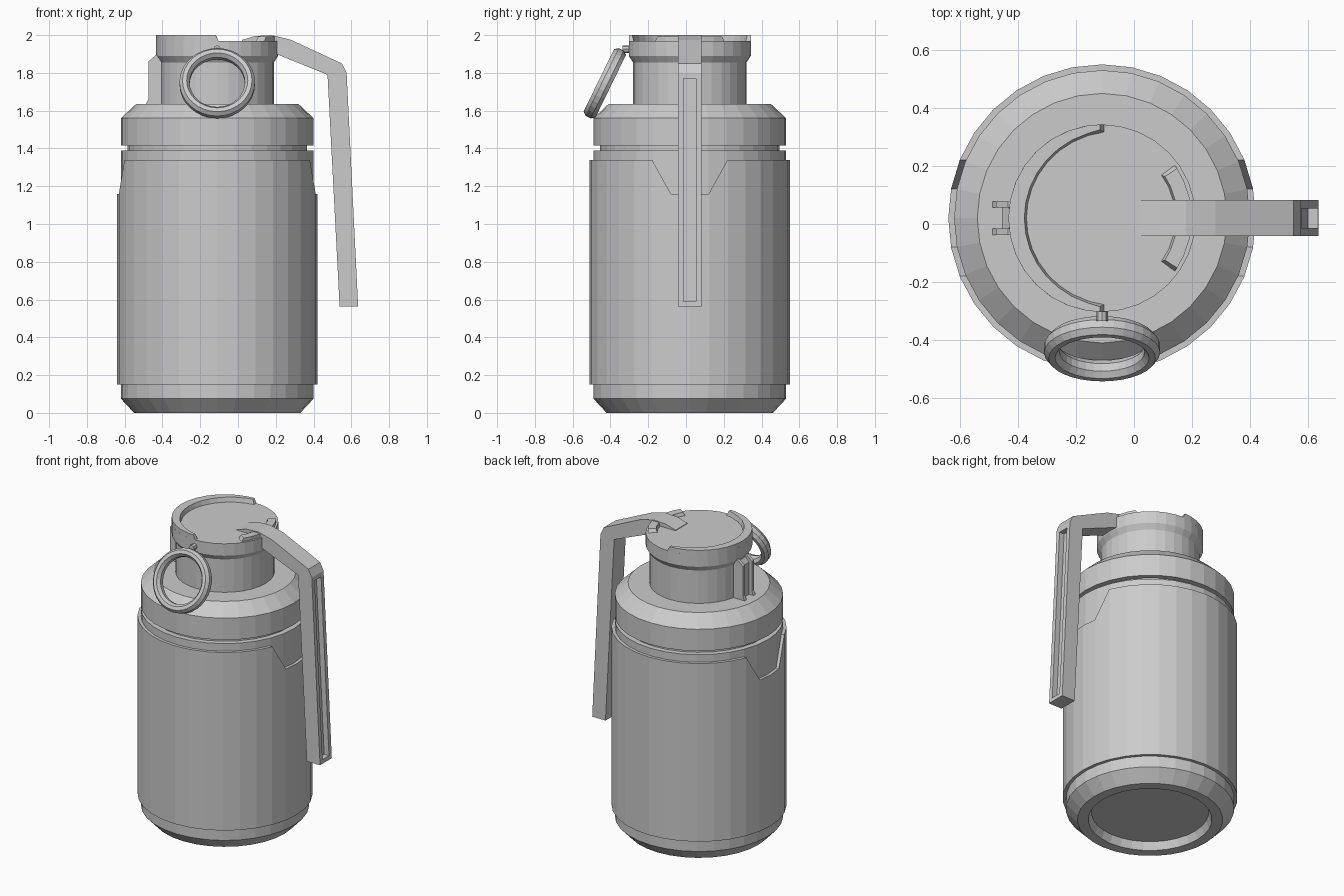
import bpy, bmesh, math
from mathutils import Matrix, Vector

if "Cube" in bpy.data.objects:
    bpy.data.objects.remove(bpy.data.objects["Cube"])

CX, CY, SEG = -0.11, 0.02, 32


def finish(name, bm):
    bmesh.ops.remove_doubles(bm, verts=bm.verts, dist=1e-5)
    bmesh.ops.recalc_face_normals(bm, faces=bm.faces)
    mesh = bpy.data.meshes.new(name)
    bm.to_mesh(mesh)
    bm.free()
    obj = bpy.data.objects.new(name, mesh)
    bpy.context.collection.objects.link(obj)
    return obj


def lathe(name, profile, closed=False):
    """Revolve (radius, z) points about the body axis."""
    bm = bmesh.new()
    vs = [bm.verts.new((CX + r, CY, z)) for r, z in profile]
    pairs = list(zip(vs, vs[1:])) + ([(vs[-1], vs[0])] if closed else [])
    es = [bm.edges.new(p) for p in pairs]
    bmesh.ops.spin(bm, geom=vs + es, cent=(CX, CY, 0), axis=(0, 0, 1),
                   angle=2 * math.pi, steps=SEG)
    return finish(name, bm)


def prism(name, pts, axis, lo, hi):
    """Extrude a polygon: axis 'y' takes (x, z) points, axis 'x' takes (y, z)."""
    bm = bmesh.new()
    place = (lambda a, b, t: (a, t, b)) if axis == 'y' else (lambda a, b, t: (t, a, b))
    face = bm.faces.new([bm.verts.new(place(a, b, lo)) for a, b in pts])
    new = bmesh.ops.extrude_face_region(bm, geom=[face])['geom']
    move = Vector(place(0, 0, hi - lo))
    bmesh.ops.translate(bm, vec=move, verts=[v for v in new if isinstance(v, bmesh.types.BMVert)])
    return finish(name, bm)


def arc(name, outer, inner, end_inner, z0, z1, a0, a1, steps):
    """Raised arc whose inner edge may narrow towards ends that slope down."""
    bm = bmesh.new()
    rows = []
    for i in range(steps + 1):
        t = 2 * i / steps - 1
        a = math.radians(a0 + (a1 - a0) * i / steps)
        ri = inner + (end_inner - inner) * t * t
        top_a = a - math.copysign(0.06, t) if i in (0, steps) else a
        sect = [(outer, z0, a), (outer, z1, top_a), (ri + 0.01, z1, top_a), (ri, z0, a)]
        rows.append([bm.verts.new((CX + r * math.cos(b), CY + r * math.sin(b), z))
                     for r, z, b in sect])
    for p, q in zip(rows, rows[1:]):
        for k in range(4):
            bm.faces.new((p[k], p[k - 1], q[k - 1], q[k]))
    bm.faces.new(rows[0])
    bm.faces.new(rows[-1])
    return finish(name, bm)


def cut(obj, cutter):
    mod = obj.modifiers.new('cut', 'BOOLEAN')
    mod.operation, mod.solver, mod.object = 'DIFFERENCE', 'EXACT', cutter
    cutter.hide_render = True
    cutter.hide_set(True)


# Canister with recessed base, upper groove and chamfered shoulder
lathe('canister', [(0, 0.05), (0.355, 0.05), (0.375, 0), (0.44, 0), (0.51, 0.075),
                   (0.51, 1.39), (0.475, 1.39), (0.475, 1.415), (0.51, 1.415),
                   (0.51, 1.56), (0.43, 1.635), (0, 1.635)])

# Outer sleeve with a notch on each side
sleeve = lathe('sleeve', [(0.495, 0.15), (0.53, 0.15), (0.53, 1.34), (0.495, 1.34)], closed=True)
cut(sleeve, prism('sleeve_notch_cutter',
                  [(CY - 0.10, 1.16), (CY + 0.10, 1.16), (CY + 0.211, 1.36), (CY - 0.211, 1.36)],
                  'x', -1, 1))

# Neck and flared cap
lathe('neck', [(0, 1.62), (0.30, 1.62), (0.30, 1.855), (0.323, 1.89),
               (0.323, 1.97), (0, 1.97)])

# Raised rims on the cap
arc('cap_crescent', 0.323, 0.258, 0.295, 1.96, 2.0, 88, 272, 16)
arc('cap_clip', 0.31, 0.25, 0.25, 1.96, 1.992, -37, 37, 6)

# Safety lever with a long groove in its outer face
lever = prism('lever', [(0.02, 1.96), (0.02, 1.974), (0.09, 1.995), (0.18, 2.0), (0.28, 1.975),
                        (0.55, 1.85), (0.575, 1.80), (0.636, 0.563), (0.538, 0.563),
                        (0.474, 1.79), (0.19, 1.905), (0.15, 1.905)],
              'y', CY - 0.062, CY + 0.062)
cut(lever, prism('lever_groove_cutter', [(0.541, 1.77), (0.70, 1.77), (0.70, 0.59), (0.599, 0.59)],
                 'y', CY - 0.034, CY + 0.034))

# Lug on the side of the neck: core and two cheeks
prism('lug_core', [(-0.39, 1.63), (-0.455, 1.63), (-0.455, 1.85), (-0.43, 1.88), (-0.39, 1.88)],
      'y', CY - 0.04, CY + 0.04)
for side in (-1, 1):
    y = CY + side * 0.047
    prism('lug_cheek', [(-0.39, 1.63), (-0.49, 1.63), (-0.475, 1.66), (-0.475, 1.86),
                        (-0.435, 1.895), (-0.39, 1.895)], 'y', y - 0.011, y + 0.011)

# Tilted pull ring with an oval section
bm = bmesh.new()
grid = []
for i in range(32):
    a = 2 * math.pi * i / 32
    row = []
    for j in range(8):
        b = 2 * math.pi * (j + 0.5) / 8
        r = 0.173 + 0.029 * math.cos(b)
        row.append(bm.verts.new((r * math.cos(a), 0.038 * math.sin(b), r * math.sin(a))))
    grid.append(row)
for i in range(32):
    for j in range(8):
        bm.faces.new((grid[i][j], grid[i][j - 1], grid[i - 1][j - 1], grid[i - 1][j]))
tilt = Matrix.Translation((CX, -0.43, 1.745)) @ Matrix.Rotation(math.radians(-26), 4, 'X')
bmesh.ops.transform(bm, matrix=tilt, verts=bm.verts)
ring = finish('pull_ring', bm)

# Pin holding the ring
bm = bmesh.new()
bmesh.ops.create_cone(bm, cap_ends=True, segments=8, radius1=0.02, radius2=0.02, depth=0.07,
                      matrix=Matrix.Translation((CX, -0.30, 1.926)) @ Matrix.Rotation(math.pi / 2, 4, 'X'))
finish('ring_pin', bm)
